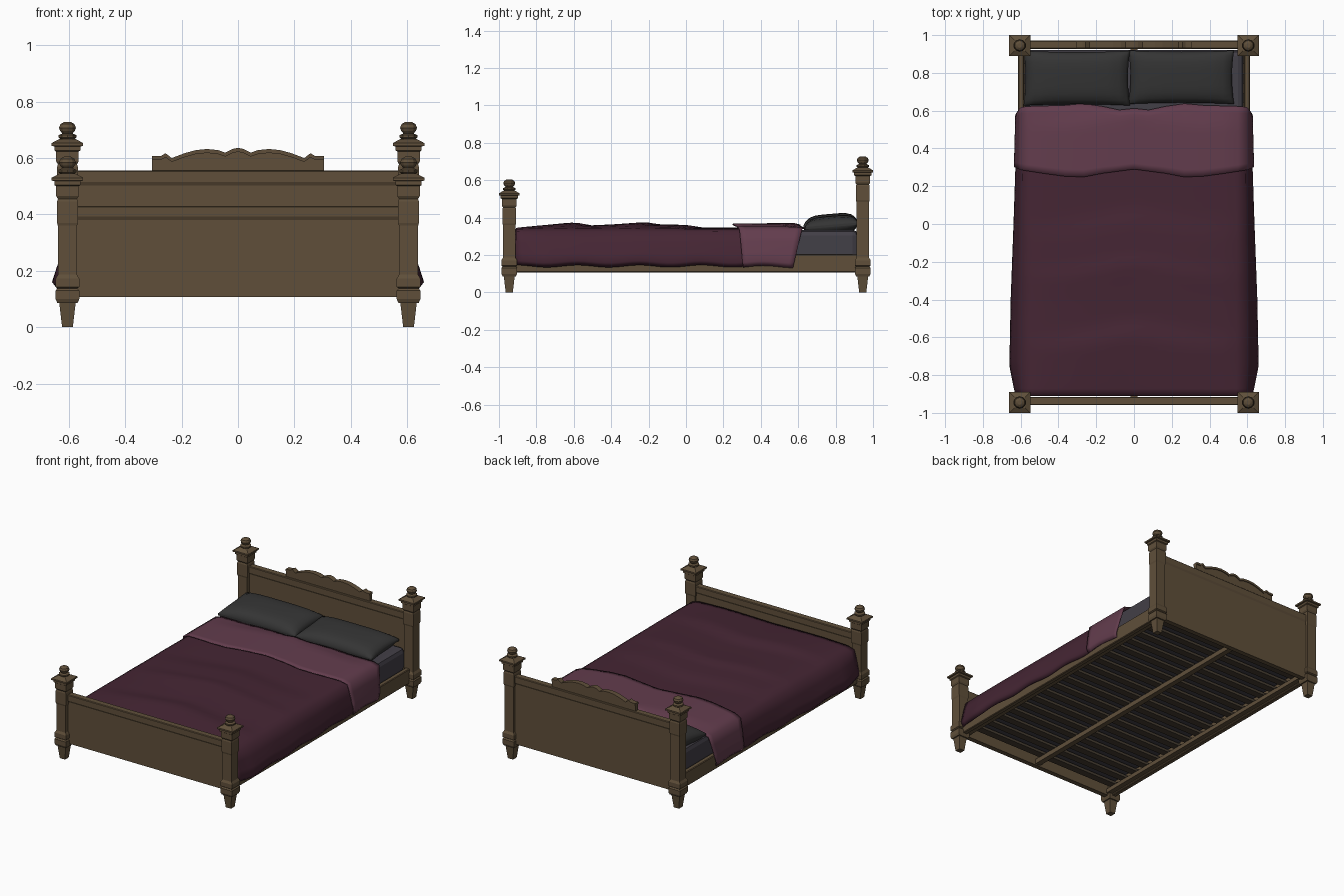
import bpy, bmesh, math
from mathutils import Vector

if "Cube" in bpy.data.objects:
    bpy.data.objects.remove(bpy.data.objects["Cube"])


def material(name, rgb):
    m = bpy.data.materials.new(name)
    m.diffuse_color = (*rgb, 1)
    m.use_nodes = True
    m.node_tree.nodes["Principled BSDF"].inputs["Base Color"].default_value = m.diffuse_color
    return m


WOOD = material("wood", (0.115, 0.078, 0.042))
SLAT = material("dark_wood", (0.06, 0.045, 0.03))
PLUM = material("plum_cloth", (0.06, 0.019, 0.034))
ROSE = material("rose_cloth", (0.125, 0.046, 0.075))
CHAR = material("charcoal_cloth", (0.035, 0.035, 0.035))
SHEET = material("grey_cloth", (0.055, 0.05, 0.063))


def make(name, bm, mat, smooth=False):
    bmesh.ops.recalc_face_normals(bm, faces=bm.faces)
    me = bpy.data.meshes.new(name)
    for f in bm.faces:
        f.smooth = smooth
    bm.to_mesh(me)
    bm.free()
    me.materials.append(mat)
    ob = bpy.data.objects.new(name, me)
    bpy.context.collection.objects.link(ob)
    return ob


def box(name, x0, x1, y0, y1, z0, z1, mat, bevel=0.0, segs=1):
    bm = bmesh.new()
    bmesh.ops.create_cube(bm, size=1)
    for v in bm.verts:
        v.co = Vector(((x0 + x1) / 2 + v.co.x * (x1 - x0), (y0 + y1) / 2 + v.co.y * (y1 - y0),
                       (z0 + z1) / 2 + v.co.z * (z1 - z0)))
    if bevel:
        bmesh.ops.bevel(bm, geom=bm.edges[:], offset=bevel, segments=segs, affect='EDGES', profile=0.5)
    return make(name, bm, mat)


def prism(name, pts, to3d, a, b, mat):
    """Extrude a closed 2D outline from a to b."""
    bm = bmesh.new()
    lo = [bm.verts.new(to3d(p, a)) for p in pts]
    hi = [bm.verts.new(to3d(p, b)) for p in pts]
    n = len(pts)
    bm.faces.new(lo)
    bm.faces.new(hi)
    for i in range(n):
        bm.faces.new((lo[i], lo[(i + 1) % n], hi[(i + 1) % n], hi[i]))
    return make(name, bm, mat)


def lathe(name, prof, sides, cx, cy, mat):
    """Stack of regular rings; with 4 sides the profile gives half widths."""
    bm = bmesh.new()
    k = 1 / math.cos(math.pi / sides)
    rings = []
    for r, z in prof:
        rings.append([bm.verts.new((cx + r * k * math.cos(2 * math.pi * (i + .5) / sides),
                                    cy + r * k * math.sin(2 * math.pi * (i + .5) / sides), z))
                      for i in range(sides)])
    for a, b in zip(rings, rings[1:]):
        for i in range(sides):
            j = (i + 1) % sides
            bm.faces.new((a[i], a[j], b[j], b[i]))
    bm.faces.new(rings[0])
    bm.faces.new(rings[-1])
    return make(name, bm, mat)


def lerp(table, t):
    for (a, va), (b, vb) in zip(table, table[1:]):
        if t <= b:
            return va + (vb - va) * max(0, (t - a) / (b - a))
    return table[-1][1]


# Corner posts with square turnings and round finials
for side, sx in (("left", -1), ("right", 1)):
    for end, sy, H in (("front", -1, 0.53), ("back", 1, 0.653)):
        prof = [(.019, 0), (.029, .085), (.036, .086), (.042, .1), (.042, .13), (.035, .138),
                (.042, .143), (.042, .172), (.034, .186), (.034, H - .17), (.037, H - .16),
                (.037, H - .085), (.034, H - .075), (.040, H - .065), (.040, H - .03), (.046, H - .026),
                (.046, H - .012), (.056, H - .01), (.056, H), (.028, H + .015)]
        lathe(f"{end}_{side}_post", prof, 4, sx * .605, sy * .945, WOOD)
        fin = [(.02, .01), (.032, .02), (.032, .028), (.018, .034), (.026, .043), (.030, .054),
               (.025, .067), (.012, .075)]
        lathe(f"{end}_{side}_finial", [(r, H + z) for r, z in fin], 10, sx * .605, sy * .945, WOOD)

# Headboard and footboard with a thicker chamfered top rail
for name, cy, top, rail in (("headboard", .949, .556, .053), ("footboard", -.937, .43, .05)):
    half = [(.016, .107), (.016, top - rail), (.022, top - rail + .012), (.022, top - .004), (.018, top)]
    prof = half + [(-y, z) for y, z in reversed(half)]
    prism(name, prof, lambda p, x, c=cy: (x, c + p[0], p[1]), -.59, .59, WOOD)

# Scalloped crest: body plus raised lip
wave = [(0, .636), (.02, .632), (.045, .619), (.07, .628), (.11, .632), (.15, .628), (.19, .617),
        (.235, .600), (.257, .617), (.272, .608), (.305, .607)]
wave = [(-x, z) for x, z in reversed(wave[1:])] + wave
xz = lambda p, y: (p[0], y, p[1])
prism("crest_body", [(-.305, .55)] + [(x, z - .004) for x, z in wave] + [(.305, .55)], xz, .938, .960, WOOD)
prism("crest_lip", wave + [(x, z - .014) for x, z in reversed(wave)], xz, .932, .966, WOOD)

# Side rails, ledges, centre beam and slats
for side, s in (("left", -1), ("right", 1)):
    x = sorted((s * .583, s * .614))
    box(f"{side}_rail", *x, -.93, .93, .107, .203, WOOD, .004)
    x = sorted((s * .55, s * .585))
    box(f"{side}_ledge", *x, -.92, .935, .118, .145, WOOD)
box("centre_beam", -.018, .018, -.925, .935, .115, .147, WOOD)
for i in range(18):
    y = -.86 + i * 1.73 / 17
    box(f"slat_{i + 1}", -.585, .585, y - .024, y + .024, .145, .163, SLAT)

# Mattress
box("mattress", -.58, .58, -.905, .92, .175, .335, SHEET, .03, 2)

# Bedclothes: (top fraction, drop fraction) cross section, mirrored
sec = [(0, 0), (.13, 0), (.28, 0), (.45, 0), (.62, 0), (.8, 0), (.93, 0), (1, .06), (1, .35), (1, .65),
       (1, .88), (1, 1)]
sec = [(-a, d) for a, d in reversed(sec[1:])] + sec
hem = [(-.91, .625), (-.75, .657), (-.4, .65), (0, .635), (.3, .625), (.6, .617)]
bulge = [(0, 0), (.06, .15), (.35, .5), (.65, .8), (.88, 1), (1, .75)]


def cloth(name, rows, y_at, heights, edge, off, mat, tuck=False):
    bm = bmesh.new()
    grid = []
    for r in ([-1] if tuck else []) + list(range(rows + 1)):
        line = []
        for a, d in sec:
            y = y_at(max(r, 0) / rows, a, d)
            T = .583 + off
            h = lerp(hem, y) + off
            x = math.copysign(T * abs(a) + (h - T) * lerp(bulge, d), a) if a else 0
            fade = max(0, 1 - abs(a) ** 3)
            wav = lerp(heights, y + .07 * min(abs(a), .6) / .6)
            crown = edge + (wav - edge) * fade
            base = .142 + .006 * math.sin(y * 19) - off * .5
            z = crown + (base - crown) * d
            if r < 0:
                z = min(z, .2)
            line.append(bm.verts.new((x, y, z)))
        grid.append(line)
    for p, q in zip(grid, grid[1:]):
        for i in range(len(sec) - 1):
            bm.faces.new((p[i], p[i + 1], q[i + 1], q[i]))
    ob = make(name, bm, mat, True)
    m = ob.modifiers.new("thickness", 'SOLIDIFY')
    m.thickness, m.offset = .006, 0
    return ob


cloth("blanket", 36, lambda t, a, d: -.908 + 1.32 * t,
      [(-.91, .338), (-.75, .355), (-.59, .371), (-.5, .355), (-.35, .362), (-.2, .373), (-.16, .362),
       (0, .358), (.1, .343), (.3, .345), (.6, .345)], .334, 0, PLUM, True)

low = [(0, .29), (.28, .268), (.5, .243), (.75, .262), (1, .285)]
high = [(0, .612), (.13, .603), (.28, .622), (.45, .637), (.62, .628), (1, .622)]
cloth("blanket_fold", 10,
      lambda t, a, d: (lerp(low, abs(a)) + .02 * d) * (1 - t) + (lerp(high, abs(a)) - .05 * d) * t,
      [(.24, .36), (.3, .366), (.58, .368), (.64, .352), (.72, .335)], .345, .008, ROSE)


# Pillows: two bulged sheets meeting in a seam
def pillow(name, cx, cy, hx, hy, cz, hz):
    bm = bmesh.new()
    bmesh.ops.create_cube(bm, size=2)
    bmesh.ops.subdivide_edges(bm, edges=bm.edges[:], cuts=9, use_grid_fill=True)
    for v in bm.verts:
        u, w, k = v.co
        u, w = math.sin(u * math.pi / 2), math.sin(w * math.pi / 2)
        puff = ((1 - u ** 4) * (1 - w ** 4)) ** .5
        pinch = 1 - .05 * (1 - u * u) * w * w
        v.co = (cx + hx * u * (1 - .04 * (1 - w * w) * u * u), cy + hy * w * pinch,
                cz + hz * k * (.12 + .88 * puff) + .012 * w)
    make(name, bm, CHAR, True)


pillow("left_pillow", -.303, .772, .282, .145, .362, .058)
pillow("right_pillow", .25, .777, .28, .142, .356, .054)
